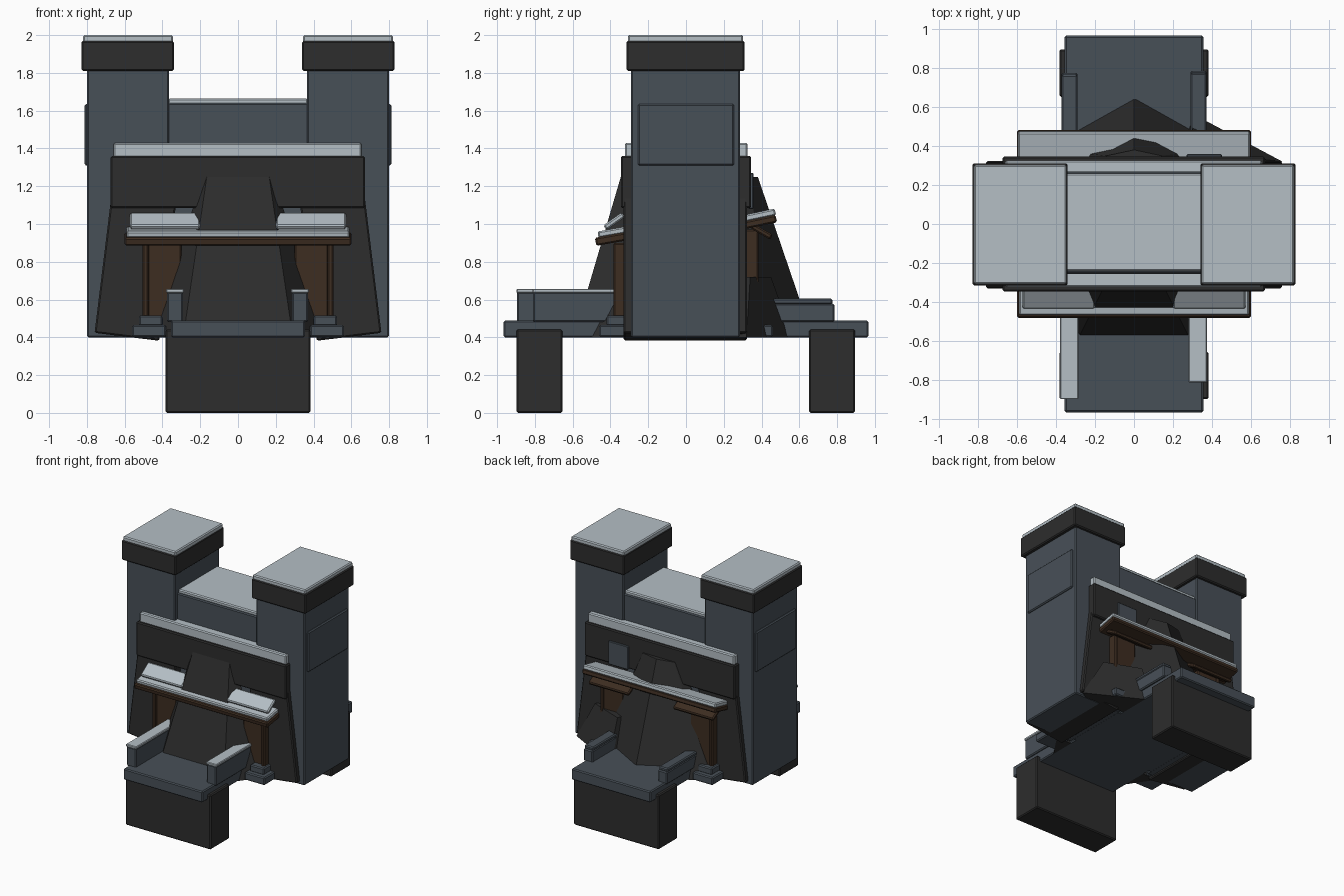
import bpy, bmesh
from math import radians
from mathutils import Matrix

cube = bpy.data.objects.get("Cube")
if cube:
    bpy.data.objects.remove(cube, do_unlink=True)


def material(name, rgb):
    m = bpy.data.materials.new(name)
    m.use_nodes = True
    m.diffuse_color = (*rgb, 1)
    bsdf = next(n for n in m.node_tree.nodes if n.type == 'BSDF_PRINCIPLED')
    bsdf.inputs["Base Color"].default_value = (*rgb, 1)
    return m


SLATE = material("slate_blue_stone", (0.064, 0.08, 0.097))
DARK = material("charcoal_stone", (0.026, 0.026, 0.026))
SNOW = material("pale_snow", (0.46, 0.52, 0.56))
WOOD = material("brown_wood", (0.047, 0.026, 0.015))


def finish(name, bm, mat, bevel):
    bmesh.ops.recalc_face_normals(bm, faces=bm.faces)
    me = bpy.data.meshes.new(name)
    bm.to_mesh(me)
    bm.free()
    me.materials.append(mat)
    ob = bpy.data.objects.new(name, me)
    bpy.context.collection.objects.link(ob)
    if bevel:
        mod = ob.modifiers.new("chipped_edges", 'BEVEL')
        mod.width = bevel
        mod.segments = 1
    return ob


def box(name, mat, x, y, z, tilt=0, lean=0, bevel=0.008):
    """Box from (min, max) ranges; tilt turns it about x, lean about y."""
    size = [r[1] - r[0] for r in (x, y, z)]
    mid = [(r[0] + r[1]) / 2 for r in (x, y, z)]
    bm = bmesh.new()
    bmesh.ops.create_cube(bm, size=1, matrix=Matrix.Diagonal((*size, 1)))
    ob = finish(name, bm, mat, bevel)
    ob.location = mid
    ob.rotation_euler = (radians(tilt), radians(lean), 0)
    return ob


def pair(name, mat, x, y, z, tilt=0, lean=0, bevel=0.008):
    """The same box on the left and, mirrored, on the right."""
    box("left_" + name, mat, x, y, z, tilt, lean, bevel)
    box("right_" + name, mat, (-x[1], -x[0]), y, z, tilt, -lean, bevel)


def loft(name, mat, low, high, z0, z1):
    """Tapered solid between a lower and an upper outline."""
    bm = bmesh.new()
    a = [bm.verts.new((x, y, z0)) for x, y in low]
    b = [bm.verts.new((x, y, z1)) for x, y in high]
    bm.faces.new(a[::-1])
    bm.faces.new(b)
    for i in range(len(a)):
        j = (i + 1) % len(a)
        bm.faces.new((a[i], a[j], b[j], b[i]))
    return finish(name, bm, mat, 0)


# Towers with caps, snow and raised side panels
pair("tower", SLATE, (0.365, 0.80), (-0.29, 0.285), (0.40, 1.85))
pair("tower_cap", DARK, (0.34, 0.828), (-0.315, 0.31), (1.81, 1.97))
pair("tower_snow", SNOW, (0.345, 0.82), (-0.308, 0.303), (1.955, 2.0))
pair("tower_panel", SLATE, (0.77, 0.813), (-0.255, 0.255), (1.31, 1.635))

# Wall between the towers
box("middle_wall", SLATE, (-0.38, 0.38), (-0.255, 0.27), (0.40, 1.64))
box("middle_wall_snow", SNOW, (-0.37, 0.37), (-0.24, 0.26), (1.63, 1.665))

# Leaning gate legs and the heavy lintel
pair("gate_leg", DARK, (0.37, 0.715), (-0.33, 0.322), (0.40, 1.15), lean=-7)
box("lintel", DARK, (-0.675, 0.672), (-0.345, 0.345), (1.085, 1.36))
box("lintel_snow", SNOW, (-0.66, 0.655), (-0.322, 0.325), (1.35, 1.43))

# Front buttress is flat-faced, rear buttress comes to a ridge
loft("front_buttress", DARK,
     [(-0.48, -0.31), (-0.29, -0.595), (0.29, -0.595), (0.48, -0.31)],
     [(-0.18, -0.31), (-0.165, -0.345), (0.165, -0.345), (0.18, -0.31)],
     0.40, 1.25)
loft("rear_buttress", DARK,
     [(-0.55, 0.30), (-0.5, 0.39), (0, 0.67), (0.5, 0.39), (0.55, 0.30)],
     [(-0.17, 0.30), (-0.14, 0.35), (0, 0.38), (0.14, 0.35), (0.17, 0.30)],
     0.40, 1.25)
loft("rear_rock", DARK,
     [(0.2, 0.30), (0.3, 0.565), (0.76, 0.32), (0.7, 0.28)],
     [(0.25, 0.30), (0.3, 0.45), (0.58, 0.34), (0.55, 0.30)],
     0.40, 0.72)

# Snowy wooden porch roofs
box("front_beam", WOOD, (-0.6, 0.6), (-0.48, -0.30), (0.90, 0.943), tilt=10)
box("front_beam_snow", SNOW, (-0.59, 0.59), (-0.467, -0.30), (0.94, 0.975), tilt=10)
pair("front_loose_snow", SNOW, (0.20, 0.572), (-0.44, -0.32), (1.0, 1.03), tilt=35)
box("rear_beam", WOOD, (-0.6, 0.6), (0.30, 0.48), (0.99, 1.03), tilt=12)
box("rear_beam_snow", SNOW, (-0.595, 0.595), (0.31, 0.475), (1.028, 1.065), tilt=12)
pair("rear_eave", WOOD, (0.2, 0.56), (0.34, 0.46), (0.945, 0.975), tilt=-30)

# Wooden door frames with stepped stone footings on both sides
for side, y0, y1, top in (("front", -0.385, -0.30, 0.90),
                          ("rear", 0.30, 0.385, 0.97)):
    s = -1 if side == "front" else 1
    pair(side + "_door_post", WOOD, (0.475, 0.505), (y0, y1), (0.5, top))
    pair(side + "_door_panel", WOOD, (0.30, 0.48),
         (y0 + 0.02, y1 - 0.01), (0.5, top))
    low = sorted((s * 0.28, s * 0.46))
    high = sorted((s * 0.28, s * 0.42))
    pair(side + "_footing", SLATE, (0.38, 0.56), low, (0.402, 0.465))
    pair(side + "_footing_step", SLATE, (0.40, 0.525), high, (0.46, 0.515))

# Walkway with end supports
box("walkway", SLATE, (-0.355, 0.355), (-0.965, 0.965), (0.40, 0.49))
box("front_support", DARK, (-0.383, 0.383), (-0.898, -0.655), (0.0, 0.442))
box("rear_support", DARK, (-0.383, 0.383), (0.652, 0.895), (0.0, 0.442))

# Walkway parapets, snow-topped at the front
for name, x, end in (("right", (-0.375, -0.29), -0.895),
                     ("left", (0.285, 0.37), -0.81)):
    box(name + "_front_parapet", SLATE, x, (end, -0.35), (0.48, 0.64))
    box(name + "_front_parapet_snow", SNOW, (x[0] - 0.005, x[1] + 0.005),
        (end - 0.003, -0.36), (0.635, 0.657), bevel=0.005)
for name, x, end in (("right", (-0.372, -0.29), 0.775),
                     ("left", (0.29, 0.372), 0.785)):
    box(name + "_rear_parapet", SLATE, x, (0.32, end), (0.48, 0.58))
    box(name + "_rear_parapet_cap", SLATE, x, (0.32, end - 0.01), (0.575, 0.605))

# Small plaque on the rear lintel
box("rear_plaque", SLATE, (0.27, 0.45), (0.33, 0.358), (1.08, 1.27), bevel=0.005)
